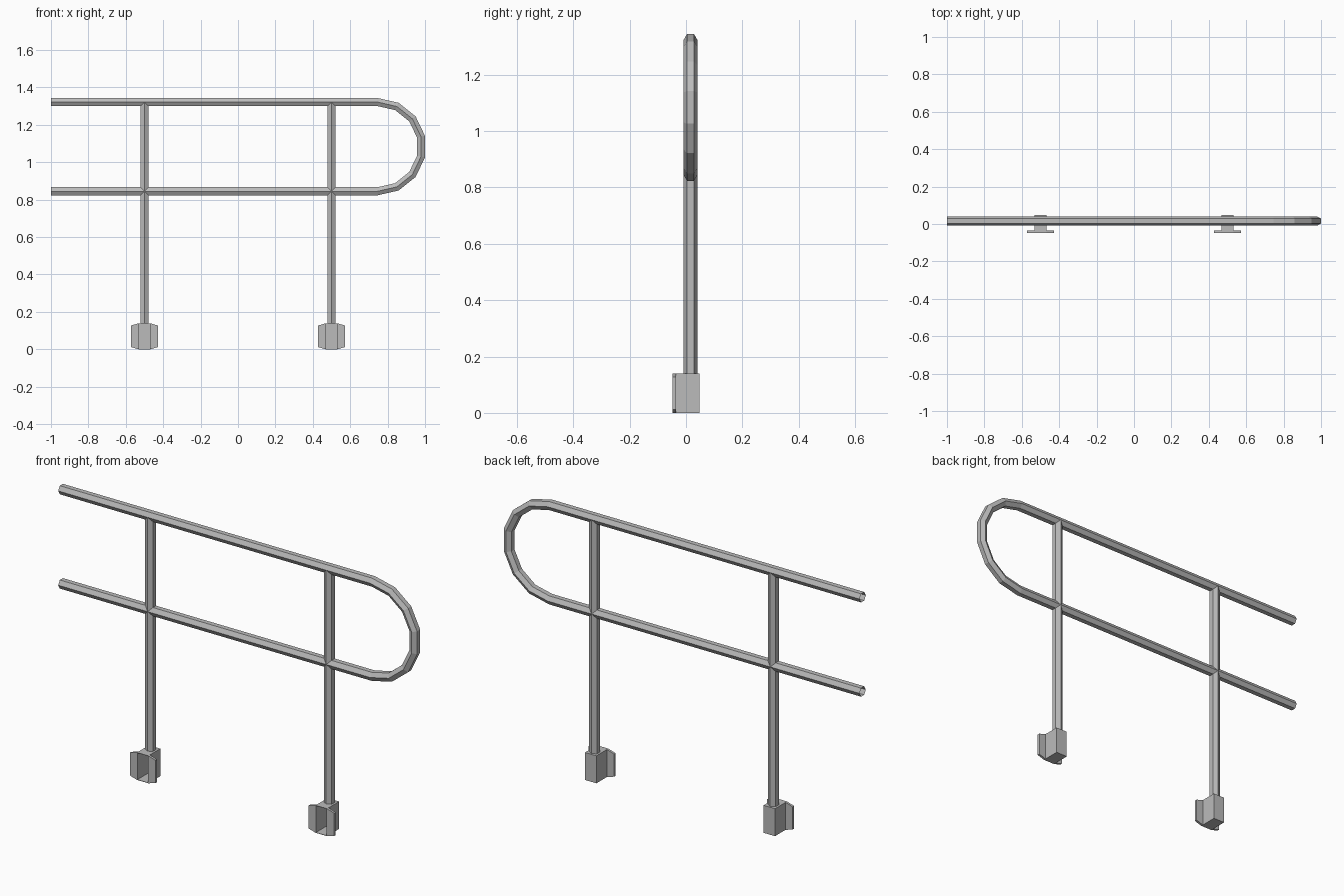
import bpy
import bmesh
from math import sin, cos, pi
from mathutils import Vector

if "Cube" in bpy.data.objects:
    bpy.data.objects.remove(bpy.data.objects["Cube"], do_unlink=True)

steel = bpy.data.materials.new("grey_steel")
steel.use_nodes = True
steel.diffuse_color = (0.5, 0.5, 0.5, 1)
steel.node_tree.nodes["Principled BSDF"].inputs["Base Color"].default_value = (0.5, 0.5, 0.5, 1)

TUBE_R = 0.025       # hexagonal tube, points towards front and back
TUBE_Y = 0.016
POST_X = 0.5
TOP_Z, LOW_Z = 1.322, 0.845
BEND_X, END_X = 0.746, -1.0
BASE_H = 0.139
BOX_W = 0.032        # half width of the bracket channel
WING_W = 0.072       # half width over the wings
FRONT_Y, BACK_Y, WING_T = -0.048, 0.048, 0.012


def finish(bm, name):
    bmesh.ops.recalc_face_normals(bm, faces=bm.faces)
    mesh = bpy.data.meshes.new(name)
    bm.to_mesh(mesh)
    bm.free()
    mesh.materials.append(steel)
    obj = bpy.data.objects.new(name, mesh)
    bpy.context.scene.collection.objects.link(obj)
    return obj


def hex_tube(name, stations):
    """Open tube through (x, z, angle); angle gives the in-plane normal."""
    bm = bmesh.new()
    rings = []
    for x, z, a in stations:
        normal = Vector((cos(a), 0, sin(a)))
        centre = Vector((x, TUBE_Y, z))
        rings.append([bm.verts.new(centre + TUBE_R * (
            normal * sin(k * pi / 3) + Vector((0, cos(k * pi / 3), 0))))
            for k in range(6)])
    for a, b in zip(rings, rings[1:]):
        for k in range(6):
            j = (k + 1) % 6
            bm.faces.new((a[k], a[j], b[j], b[k]))
    return finish(bm, name)


# Handrail: two straight runs joined by a half-round bend of seven segments
bend_r = (TOP_Z - LOW_Z) / 2
mid_z = (TOP_Z + LOW_Z) / 2
angles = [pi / 2 - i * pi / 7 for i in range(8)]
bend = [(BEND_X + bend_r * cos(a), mid_z + bend_r * sin(a), a) for a in angles]
hex_tube("handrail", [(END_X, TOP_Z, pi / 2)] + bend + [(END_X, LOW_Z, -pi / 2)])


# Bracket channel: thin-walled box, open at the front
def channel(name, x):
    bm = bmesh.new()
    bmesh.ops.create_cube(bm, size=1)
    for v in bm.verts:
        v.co = (x + v.co.x * 2 * BOX_W,
                (FRONT_Y + BACK_Y) / 2 + v.co.y * (BACK_Y - FRONT_Y),
                (v.co.z + 0.5) * BASE_H)
    front = [f for f in bm.faces if f.normal.y < -0.9]
    bmesh.ops.delete(bm, geom=front, context='FACES_ONLY')
    obj = finish(bm, name)
    # keep the walls facing outwards
    if sum(p.normal.dot(p.center - Vector((x, 0, BASE_H / 2)))
           for p in obj.data.polygons) < 0:
        obj.data.flip_normals()
    wall = obj.modifiers.new("wall", 'SOLIDIFY')
    wall.thickness = 0.003
    wall.offset = -1


# Bracket wing: plate with its outer corners cut
def wing(name, x, side):
    bm = bmesh.new()
    cut = 0.012
    outline = [(BOX_W, 0), (WING_W, cut), (WING_W, BASE_H - cut), (BOX_W, BASE_H)]
    face = bm.faces.new([bm.verts.new((x + side * w, FRONT_Y, z)) for w, z in outline])
    grown = bmesh.ops.extrude_face_region(bm, geom=[face], use_keep_orig=True)
    moved = [g for g in grown["geom"] if isinstance(g, bmesh.types.BMVert)]
    bmesh.ops.translate(bm, verts=moved, vec=(0, WING_T, 0))
    finish(bm, name)


# Posts with their wall brackets
for label, x in (("left", POST_X), ("right", -POST_X)):
    hex_tube(label + "_post", [(x, BASE_H - 0.002, 0), (x, TOP_Z, 0)])
    channel(label + "_bracket_channel", x)
    for part, side in (("outer", 1), ("inner", -1)):
        wing(label + "_bracket_" + part + "_wing", x, side if x > 0 else -side)
